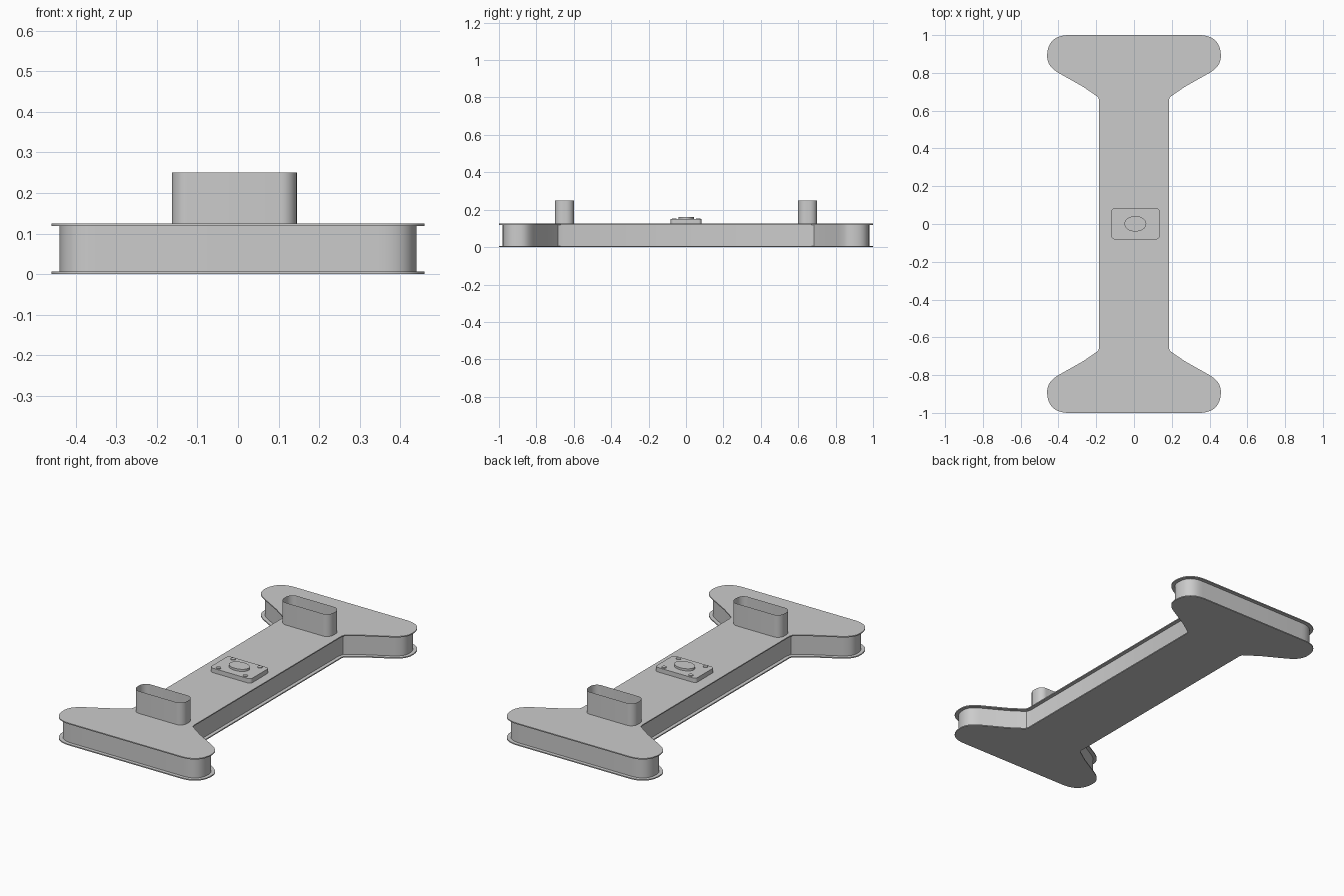
import bpy, bmesh, math
from mathutils import Vector
from mathutils.geometry import interpolate_bezier

if "Cube" in bpy.data.objects:
    bpy.data.objects.remove(bpy.data.objects["Cube"])


def prism(name, pts, z0, z1, bottom=True, top=True):
    """Extrude a closed counter-clockwise outline from z0 to z1."""
    bm = bmesh.new()
    lo = [bm.verts.new((p[0], p[1], z0)) for p in pts]
    hi = [bm.verts.new((p[0], p[1], z1)) for p in pts]
    n = len(pts)
    for i in range(n):
        j = (i + 1) % n
        bm.faces.new((lo[i], lo[j], hi[j], hi[i]))
    if bottom:
        bm.faces.new(lo[::-1])
    if top:
        bm.faces.new(hi)
    me = bpy.data.meshes.new(name)
    bm.to_mesh(me)
    bm.free()
    ob = bpy.data.objects.new(name, me)
    bpy.context.collection.objects.link(ob)
    bpy.ops.object.select_all(action='DESELECT')
    ob.select_set(True)
    bpy.context.view_layer.objects.active = ob
    bpy.ops.object.shade_smooth_by_angle(angle=math.radians(30))
    return ob


def ellipse(cx, cy, rx, ry, n=32):
    return [(cx + rx * math.cos(2 * math.pi * i / n),
             cy + ry * math.sin(2 * math.pi * i / n)) for i in range(n)]


def rounded_rect(x0, x1, y0, y1, rx, ry, n=8):
    pts = []
    corners = ((x1 - rx, y1 - ry), (x0 + rx, y1 - ry),
               (x0 + rx, y0 + ry), (x1 - rx, y0 + ry))
    for k, (cx, cy) in enumerate(corners):
        for i in range(n + 1):
            a = math.pi / 2 * (k + i / n)
            pts.append((cx + rx * math.cos(a), cy + ry * math.sin(a)))
    return pts


def curve(a, b, c, d, n):
    return [(p.x, p.y) for p in interpolate_bezier(
        *[Vector((x, y, 0)) for x, y in (a, b, c, d)], n)]


def inset(pts, d):
    """Offset a counter-clockwise outline inwards by d."""
    out = []
    n = len(pts)
    for i in range(n):
        p = Vector(pts[i])
        e1 = (p - Vector(pts[i - 1])).normalized()
        e2 = (Vector(pts[(i + 1) % n]) - p).normalized()
        n1, n2 = Vector((-e1.y, e1.x)), Vector((-e2.y, e2.x))
        out.append(p + (n1 + n2) * (d / (1 + n1.dot(n2))))
    return out


# quarter outline of the flared deck, mirrored to all four corners
quarter = [(0.185, 0.655), (0.19, 0.672), (0.27, 0.727)]
quarter += curve((0.40, 0.80), (0.44, 0.825), (0.46, 0.85), (0.46, 0.89), 9)
quarter += curve((0.46, 0.89), (0.46, 0.96), (0.42, 1.0), (0.345, 1.0), 12)[1:]
right_back = quarter
left_back = [(-x, y) for x, y in reversed(quarter)]
left_front = [(-x, -y) for x, y in quarter]
right_front = [(x, -y) for x, y in reversed(quarter)]
outline = right_back + left_back + left_front + right_front

# two thin plates with a recessed wall between them
prism("bottom_plate", outline, 0.0, 0.006)
prism("top_plate", outline, 0.119, 0.125)
prism("side_wall", inset(outline, 0.02), 0.006, 0.119, False, False)

# open-topped thin sleeves
for name, y in (("front_sleeve", -0.65), ("back_sleeve", 0.65)):
    prism(name, rounded_rect(-0.163, 0.145, y - 0.05, y + 0.05, 0.038, 0.042),
          0.125, 0.25, False, False)

# centre mounting pad with boss and corner bolts
prism("centre_pad", rounded_rect(-0.119, 0.135, -0.082, 0.084, 0.022, 0.016), 0.125, 0.15)
prism("centre_boss", ellipse(0.007, 0.001, 0.058, 0.041), 0.15, 0.162)
for i, (x, y) in enumerate(((-0.076, -0.063), (0.09, -0.063), (0.09, 0.065), (-0.076, 0.065))):
    prism(f"pad_bolt_{i + 1}", ellipse(x, y, 0.013, 0.012, 16), 0.15, 0.154)
